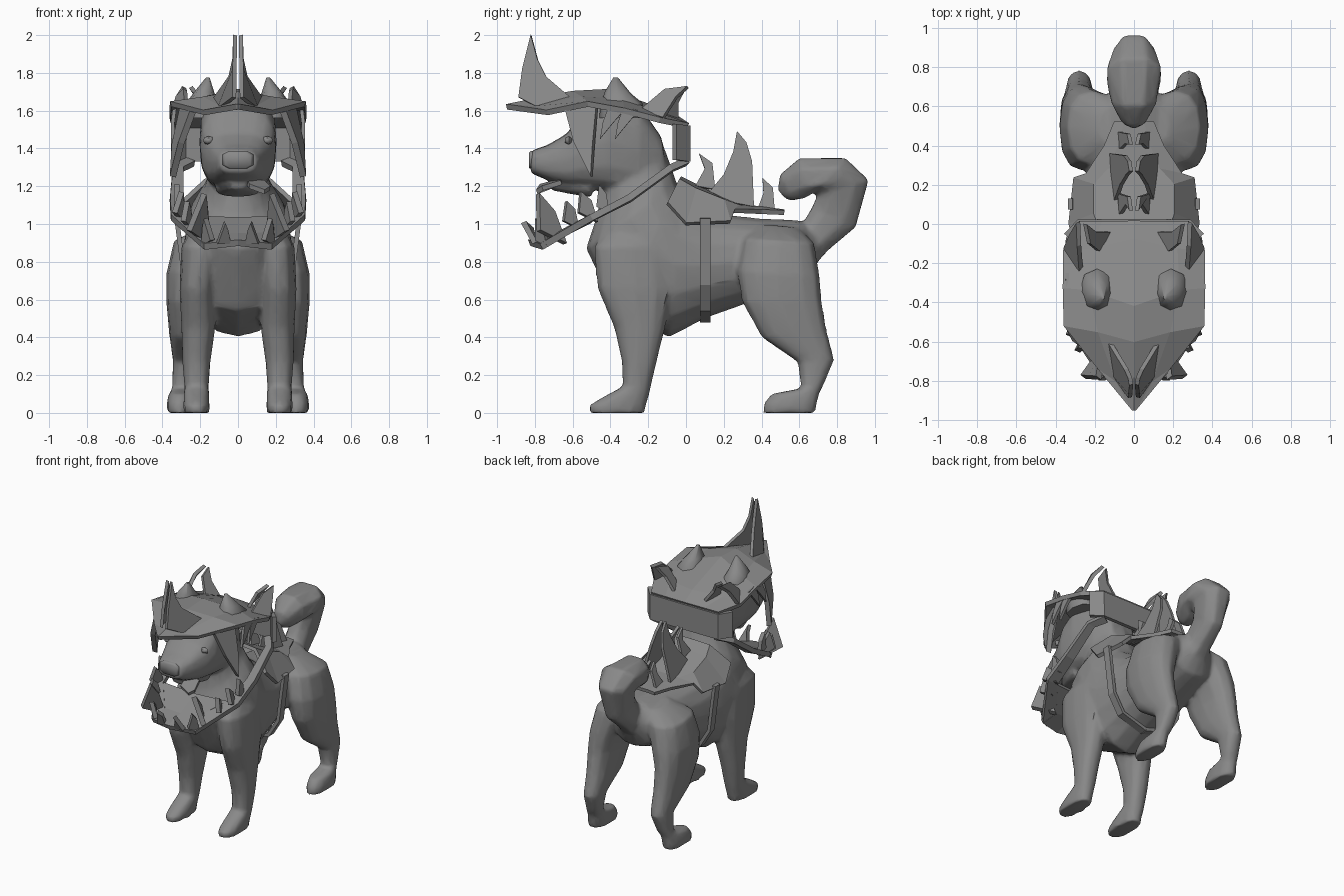
import bpy, bmesh, math

grey = bpy.data.materials.new("plain_grey")
grey.diffuse_color = (0.25, 0.25, 0.25, 1)


def make(name, verts, faces, mirror=False, thick=0, smooth=0):
    me = bpy.data.meshes.new(name)
    me.from_pydata(verts, [], faces)
    bm = bmesh.new()
    bm.from_mesh(me)
    bmesh.ops.recalc_face_normals(bm, faces=bm.faces)
    bm.to_mesh(me)
    bm.free()
    me.materials.append(grey)
    ob = bpy.data.objects.new(name, me)
    bpy.context.collection.objects.link(ob)
    if thick:
        m = ob.modifiers.new("thickness", 'SOLIDIFY')
        m.thickness, m.offset = thick, 0
    if mirror:
        ob.modifiers.new("mirror", 'MIRROR').use_mirror_merge = False
    if smooth:
        bpy.ops.object.select_all(action='DESELECT')
        ob.select_set(True)
        bpy.context.view_layer.objects.active = ob
        bpy.ops.object.shade_smooth_by_angle(angle=math.radians(smooth))
    return ob


def loft(name, rings, n=12, mirror=False, smooth=60, power=.85, phase=0):
    """Rings: x centre, x radius, then two (y, z) ends of the ring's other axis."""
    verts = []
    for x, rx, (y0, z0), (y1, z1) in rings:
        for i in range(n):
            a = 2 * math.pi * (i + phase) / n
            c, s = math.cos(a), math.sin(a)
            t = (math.copysign(abs(s) ** power, s) + 1) / 2
            verts.append((x + rx * math.copysign(abs(c) ** power, c),
                          y0 + (y1 - y0) * t, z0 + (z1 - z0) * t))
    faces = [(r * n + i, r * n + (i + 1) % n, (r + 1) * n + (i + 1) % n, (r + 1) * n + i)
             for r in range(len(rings) - 1) for i in range(n)]
    faces += [tuple(range(n)), tuple(range((len(rings) - 1) * n, len(rings) * n))]
    return make(name, verts, faces, mirror, 0, smooth)


def blade(name, pts, thick=0.02):
    return make(name, pts, [tuple(range(len(pts)))], True, thick)


def strips(name, rows, mirror=False, thick=0.03):
    """Sheet through equal-length rows of points."""
    k = len(rows[0])
    faces = [(r * k + i, r * k + i + 1, (r + 1) * k + i + 1, (r + 1) * k + i)
             for r in range(len(rows) - 1) for i in range(k - 1)]
    return make(name, [p for r in rows for p in r], faces, mirror, thick)


def both(half):
    """Complete a row that starts on the centre line."""
    return [(-x, y, z) for x, y, z in reversed(half[1:])] + half


# torso and neck
torso = loft("torso", [
    (0, .09, (.71, .82), (.68, .98)), (0, .19, (.64, .69), (.60, 1.02)),
    (0, .23, (.35, .59), (.38, 1.03)), (0, .26, (.10, .50), (.12, 1.06)),
    (0, .28, (-.09, .40), (-.02, 1.16)), (0, .29, (-.37, .54), (-.04, 1.20)),
    (0, .26, (-.53, .87), (-.05, 1.22)), (0, .18, (-.47, 1.05), (-.08, 1.31)),
    (0, .14, (-.45, 1.20), (-.12, 1.42))], 16, power=.95)
# head and muzzle
head = loft("head", [
    (0, .10, (-.10, 1.26), (-.13, 1.46)), (0, .17, (-.25, 1.16), (-.24, 1.62)),
    (0, .205, (-.42, 1.17), (-.42, 1.705)), (0, .20, (-.55, 1.19), (-.54, 1.61)),
    (0, .17, (-.63, 1.20), (-.63, 1.48)), (0, .135, (-.73, 1.23), (-.73, 1.42)),
    (0, .10, (-.825, 1.27), (-.815, 1.39))], 16, power=.7)
jaw = loft("lower_muzzle", [(0, .13, (-.50, 1.14), (-.50, 1.22)),
                            (0, .10, (-.62, 1.16), (-.62, 1.24)),
                            (0, .05, (-.72, 1.18), (-.72, 1.24))], 8)
# legs and paws
front_leg = loft("front_leg", [
    (.15, .08, (-.36, 1.02), (-.12, 1.02)), (.20, .10, (-.49, .88), (-.08, .88)),
    (.215, .095, (-.47, .66), (-.07, .66)), (.21, .09, (-.38, .45), (-.11, .45)),
    (.22, .075, (-.34, .27), (-.155, .27)), (.22, .065, (-.335, .14), (-.185, .14)),
    (.22, .068, (-.43, .09), (-.195, .09)), (.22, .07, (-.515, .04), (-.21, .04)),
    (.22, .068, (-.515, 0), (-.215, 0))], 12, True)
hind_leg = loft("hind_leg", [
    (.10, .08, (.40, 1.00), (.60, .98)), (.21, .13, (.30, .92), (.68, .90)),
    (.26, .12, (.27, .75), (.71, .72)), (.28, .10, (.295, .59), (.72, .59)),
    (.28, .085, (.40, .40), (.745, .44)), (.28, .065, (.59, .27), (.785, .28)),
    (.295, .055, (.61, .13), (.725, .14)), (.305, .063, (.45, .10), (.705, .10)),
    (.31, .068, (.41, .05), (.695, .05)), (.31, .066, (.405, 0), (.685, 0))], 12, True)
# curled tail
tail = loft("tail", [
    (0, .11, (.70, .79), (.48, 1.02)), (0, .09, (.76, .86), (.61, 1.00)),
    (0, .085, (.905, .98), (.66, 1.09)), (0, .115, (.975, 1.235), (.69, 1.155)),
    (0, .15, (.85, 1.355), (.67, 1.16)), (0, .12, (.60, 1.355), (.63, 1.13)),
    (0, .065, (.495, 1.265), (.56, 1.12)), (0, .02, (.485, 1.18), (.53, 1.13))], 8, phase=.5)

# fuse the animal into one continuous skin
bm = bmesh.new()
graph = bpy.context.evaluated_depsgraph_get()
for part in (torso, head, jaw, front_leg, hind_leg, tail):
    me = bpy.data.meshes.new_from_object(part.evaluated_get(graph))
    bm.from_mesh(me)
    bpy.data.objects.remove(part)
skin = bpy.data.meshes.new("body")
bm.to_mesh(skin)
bm.free()
skin.materials.clear()
skin.materials.append(grey)
body = bpy.data.objects.new("body", skin)
bpy.context.collection.objects.link(body)
mod = body.modifiers.new("fuse", 'REMESH')
mod.mode, mod.voxel_size, mod.use_smooth_shade = 'VOXEL', .014, True
mod = body.modifiers.new("soften", 'SMOOTH')
mod.factor, mod.iterations = .5, 6
body.modifiers.new("reduce", 'DECIMATE').ratio = .15

# face details
loft("nose", [(0, .07, (-.79, 1.30), (-.79, 1.39)), (0, .085, (-.82, 1.29), (-.82, 1.39)),
              (0, .07, (-.832, 1.295), (-.832, 1.38))], 8, power=.6, phase=.5)
make("tongue", [(.04, -.66, 1.23), (.14, -.66, 1.22), (.17, -.76, 1.19), (.14, -.79, 1.17),
                (.06, -.77, 1.20)], [(0, 1, 2, 3, 4)], thick=.025)
loft("eye", [(.15, .012, (-.60, 1.43), (-.60, 1.45)), (.155, .03, (-.62, 1.42), (-.62, 1.465)),
             (.155, .012, (-.64, 1.43), (-.64, 1.455))], 8, True)
loft("ear", [(.18, .085, (-.46, 1.56), (-.22, 1.56)), (.19, .085, (-.45, 1.64), (-.23, 1.64)),
             (.18, .055, (-.43, 1.70), (-.29, 1.69)), (.16, .01, (-.385, 1.775), (-.36, 1.775))],
     8, True)

# hood sheet: upper jaw of the costume, ridged along the middle
strips("hood", [
    both([(0, -.95, 1.62), (.005, -.948, 1.62), (.01, -.945, 1.62)]),
    both([(0, -.78, 1.655), (.09, -.80, 1.61), (.18, -.735, 1.59)]),
    both([(0, -.60, 1.69), (.18, -.55, 1.66), (.355, -.52, 1.635)]),
    both([(0, -.42, 1.70), (.23, -.34, 1.65), (.36, -.33, 1.60)]),
    both([(0, -.08, 1.58), (.22, -.13, 1.57), (.36, -.14, 1.55)]),
    both([(0, .01, 1.52), (.16, .01, 1.52), (.28, .01, 1.52)])])
# band round the back of the head, and its side posts
strips("back_band", [both([(0, .01, z), (.28, .01, z), (.345, -.06, z + .01)])
                     for z in (1.52, 1.33)], thick=.03)

# lower jaw: two rails joined by a floor at the front
strips("jaw_rail", [
    [(.28, .01, 1.34), (.23, -.01, 1.32)], [(.345, -.08, 1.30), (.29, -.08, 1.29)],
    [(.36, -.30, 1.14), (.29, -.30, 1.13)], [(.355, -.50, 1.035), (.27, -.50, 1.03)],
    [(.18, -.765, .88), (.13, -.68, .94)]], True, .035)
strips("jaw_floor", [both([(0, -.51, 1.02), (.27, -.50, 1.03)]),
                     both([(0, -.68, .935), (.13, -.68, .94)]),
                     both([(0, -.83, .90), (.18, -.765, .88)])], thick=.035)


# lower teeth: curved blades along the rails, (dx, dy) is half the base
def tooth(name, x, y, z, dx, dy, tip, thick=.03):
    tx, ty, tz = tip
    dz = -dy * .5
    blade(name, [(x - dx, y - dy, z - dz), (x + dx, y + dy, z + dz),
                 ((x + dx + tx) / 2, (y + dy + ty) / 2 + .01, (z + tz) / 2 + .02), tip,
                 ((x - dx + tx) / 2, (y - dy + ty) / 2, (z - dz + tz) / 2)], thick)


tooth("front_tooth", .075, -.80, .90, -.035, .0, (.07, -.86, 1.01))
tooth("corner_tooth", .16, -.76, .90, .025, .03, (.17, -.79, 1.03))
tooth("large_tooth", .21, -.71, .93, -.05, .07, (.18, -.785, 1.16), .035)
tooth("middle_tooth", .27, -.61, .995, -.02, .04, (.27, -.635, 1.12))
tooth("side_tooth", .315, -.52, 1.035, -.02, .05, (.30, -.56, 1.17))
tooth("rear_tooth", .325, -.44, 1.075, .0, .035, (.325, -.46, 1.21))

# hanging fangs and smaller upper teeth
blade("fang", [(.23, -.64, 1.62), (.30, -.59, 1.43), (.345, -.50, 1.25), (.335, -.49, 1.42),
               (.29, -.47, 1.63)], .035)
for i, y in enumerate((-.39, -.31)):
    blade(f"upper_tooth_{i}", [(.335, y - .02, 1.62), (.345, y - .05, 1.54), (.345, y - .065, 1.45),
                               (.345, y, 1.53), (.34, y + .06, 1.60)])

# paired blades of the snout horn, leaning apart like a tent
blade("snout_horn", [(.015, -.82, 2.0), (.018, -.865, 1.82), (.02, -.885, 1.67), (.10, -.77, 1.61),
                     (.125, -.60, 1.66), (.04, -.74, 1.78), (.02, -.785, 1.87)], .022)
# rear hood horns, also in tent-like pairs
blade("rear_horn_outer", [(.27, -.24, 1.60), (.28, -.11, 1.71), (.285, .01, 1.725),
                          (.32, -.05, 1.67), (.35, -.12, 1.56)], .025)
blade("rear_horn_inner", [(.18, -.14, 1.58), (.23, -.10, 1.70), (.25, .00, 1.725),
                          (.20, -.04, 1.65), (.13, -.04, 1.56)], .022)

# saddle draped on the shoulders, tapering along the spine
strips("saddle", [
    both([(0, -.03, 1.24), (.17, -.04, 1.23), (.30, -.10, 1.11)]),
    both([(0, .05, 1.20), (.20, .05, 1.18), (.325, .00, 1.00)]),
    both([(0, .20, 1.13), (.20, .20, 1.12), (.30, .235, 1.01)]),
    both([(0, .28, 1.095), (.13, .28, 1.09), (.24, .255, 1.07)]),
    both([(0, .40, 1.08), (.08, .40, 1.08), (.15, .40, 1.065)]),
    both([(0, .52, 1.065), (.05, .52, 1.065), (.10, .52, 1.06)])], thick=.025)
# girth strap under the belly
girth = [(.325, 1.03), (.305, .88), (.28, .68), (.20, .55), (.0, .49)]
strips("girth_strap", [[(x, .075, z), (x, .13, z)] for x, z in girth], True, .025)


# spine spikes: tent-like blade pairs
def spike(name, w, pts):
    top = max(z for y, z in pts)
    low = min(z for y, z in pts)
    blade(name, [(.015 + w * ((top - z) / (top - low)) ** 1.3, y, z) for y, z in pts], .02)


spike("front_spike", .06, [(.05, 1.20), (.10, 1.29), (.07, 1.37), (.14, 1.32), (.155, 1.18)])
spike("tall_spike", .10, [(.10, 1.14), (.20, 1.26), (.25, 1.38), (.27, 1.49), (.32, 1.43),
                          (.35, 1.33), (.36, 1.09)])
spike("rear_spike", .06, [(.38, 1.08), (.41, 1.16), (.405, 1.24), (.46, 1.19), (.47, 1.07)])
